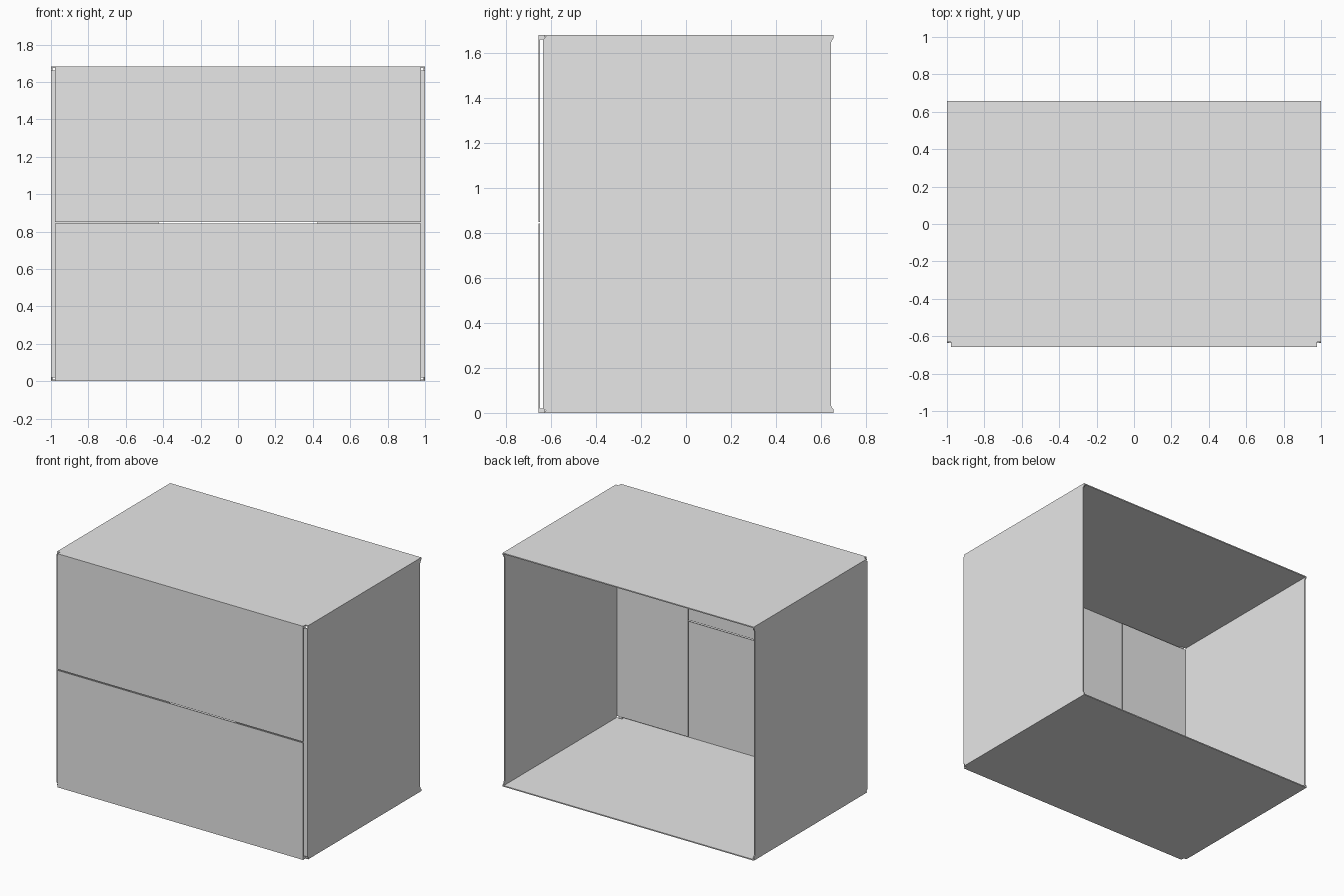
import bpy
import bmesh
from mathutils import Vector

cube = bpy.data.objects.get("Cube")
if cube:
    bpy.data.objects.remove(cube, do_unlink=True)

# Single sheet-metal colour
grey = bpy.data.materials.new("light grey metal")
grey.use_nodes = True
grey.diffuse_color = (0.8, 0.8, 0.8, 1)
grey.node_tree.nodes["Principled BSDF"].inputs["Base Color"].default_value = (0.8, 0.8, 0.8, 1)

W, D, H = 1.0, 0.657, 1.682      # half width, half depth, height
T = 0.008                        # sheet thickness
FLANGE_Y = -0.637                # front of the side flanges
FRONT_W = 0.978                  # half width of the front sheets


def plate(name, outline, axis, start, depth):
    """Extrude a flat outline along an axis; outline uses the other two axes in order."""
    bm = bmesh.new()
    verts = []
    for a, b in outline:
        co = [a, b]
        co.insert(axis, start)
        verts.append(bm.verts.new(co))
    face = bm.faces.new(verts)
    move = Vector((0, 0, 0))
    move[axis] = depth
    extruded = bmesh.ops.extrude_face_region(bm, geom=[face])["geom"]
    bmesh.ops.translate(bm, vec=move, verts=[g for g in extruded if isinstance(g, bmesh.types.BMVert)])
    bmesh.ops.recalc_face_normals(bm, faces=bm.faces)
    mesh = bpy.data.meshes.new(name)
    bm.to_mesh(mesh)
    bm.free()
    mesh.materials.append(grey)
    obj = bpy.data.objects.new(name, mesh)
    bpy.context.collection.objects.link(obj)
    return obj


def rect(a0, a1, b0, b1):
    return [(a0, b0), (a1, b0), (a1, b1), (a0, b1)]


# Top and bottom sheets, notched at the front corners
half = [(FRONT_W, -D), (FRONT_W, -0.63), (W, -0.63), (W, D)]
horizontal = half + [(-x, y) for x, y in reversed(half)]
plate("bottom_panel", horizontal, 2, 0, T)
plate("top_panel", horizontal, 2, H - T, T)

# Two front sheets with a narrow gap between them
plate("lower_front", rect(-FRONT_W, FRONT_W, 0, 0.842), 1, -D, T)
plate("upper_front", rect(-FRONT_W, FRONT_W, 0.85, H), 1, -D, T)

# Side sheets: clipped front corners, small flares at the rear corners
low = [(0.645, 0.035), (0.648, 0.025), (D, 0.015), (D, T), (-0.622, T), (FLANGE_Y, 0.022)]
side = low + [(y, H - z) for y, z in reversed(low)]

for label, s in (("left", 1), ("right", -1)):
    plate(label + "_side", side, 0, s * W, -s * T)
    # Wide inward flange behind the front sheets
    plate(label + "_flange", rect(s * 0.425, s * W, 0.02, H - 0.02), 1, FLANGE_Y, T)
    # Little folded tabs closing the front corners
    for level, z in (("lower", T), ("upper", H - T - 0.012)):
        plate(f"{label}_{level}_tab", rect(s * 0.95, s * FRONT_W, z, z + 0.012), 1, -D + T, 0.022)
